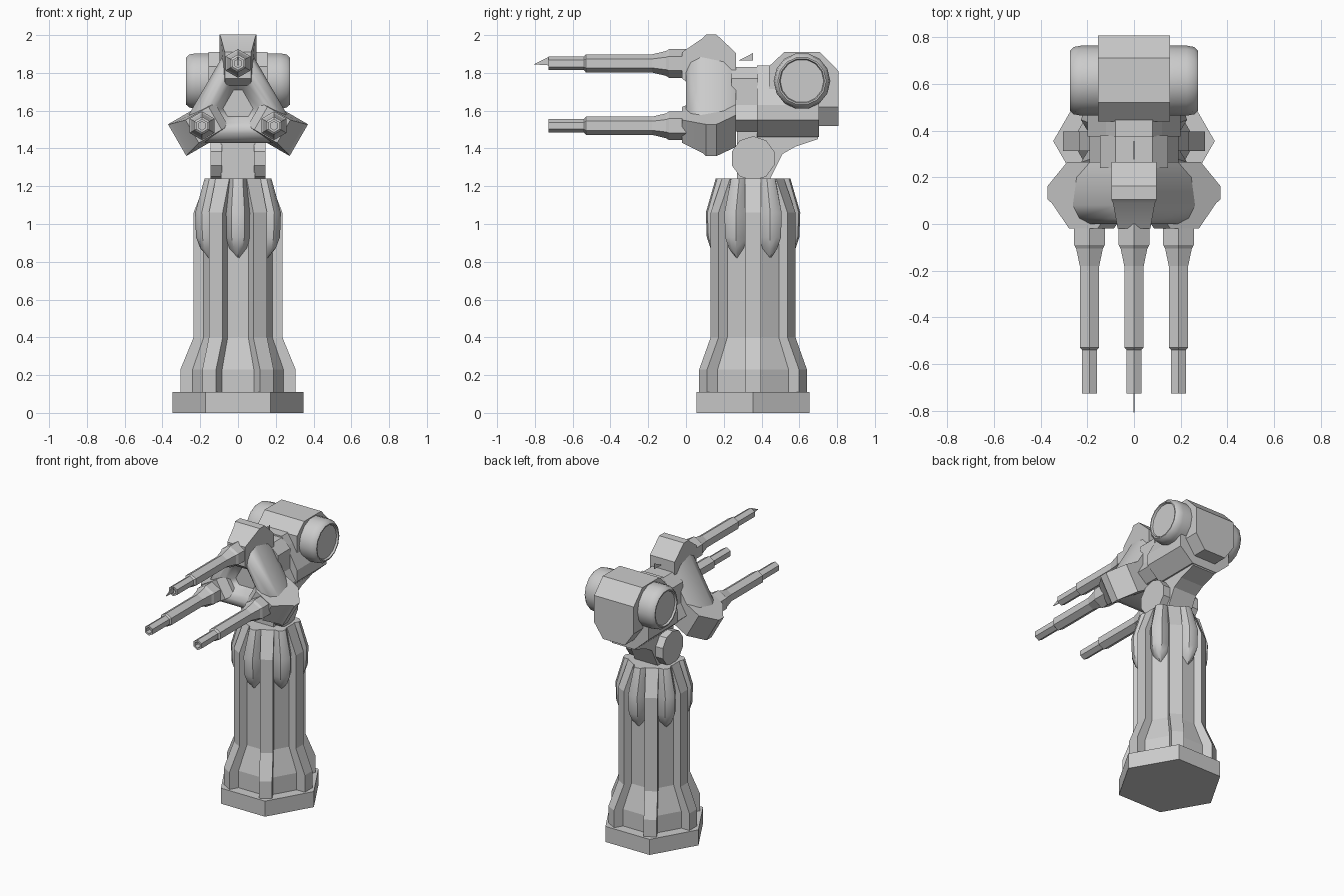
import bpy, bmesh, math
from mathutils import Vector

if "Cube" in bpy.data.objects:
    bpy.data.objects.remove(bpy.data.objects["Cube"])

CY = 0.355          # column axis in y
HZ = 1.63           # centre height of the three-armed head


def loft(name, rings, smooth=None):
    """Skin a list of equal-length point rings and cap both ends."""
    bm = bmesh.new()
    vs = [[bm.verts.new(p) for p in r] for r in rings]
    n = len(rings[0])
    for a, b in zip(vs, vs[1:]):
        for i in range(n):
            j = (i + 1) % n
            bm.faces.new((a[i], a[j], b[j], b[i]))
    bm.faces.new(vs[0])
    bm.faces.new(vs[-1])
    bmesh.ops.remove_doubles(bm, verts=bm.verts, dist=1e-5)
    bmesh.ops.recalc_face_normals(bm, faces=bm.faces)
    me = bpy.data.meshes.new(name)
    bm.to_mesh(me)
    bm.free()
    ob = bpy.data.objects.new(name, me)
    bpy.context.collection.objects.link(ob)
    if smooth:
        bpy.ops.object.select_all(action='DESELECT')
        ob.select_set(True)
        bpy.context.view_layer.objects.active = ob
        bpy.ops.object.shade_smooth_by_angle(angle=math.radians(smooth))
    return ob


def prism_x(name, prof, x0, x1):
    return loft(name, [[(x, y, z) for y, z in prof] for x in (x0, x1)])


def prism_y(name, half, y0, y1):
    sec = half + [(-x, z) for x, z in reversed(half)]
    return loft(name, [[(x, y, z) for x, z in sec] for y in (y0, y1)])


def circle(n, r, start=0.0):
    return [(r * math.cos(start + i * math.tau / n), r * math.sin(start + i * math.tau / n)) for i in range(n)]


def turned(name, axis, centre, prof, n, start=0.0, smooth=None):
    """Lathe (position, radius) pairs along the x, y or z axis."""
    cx, cy, cz = centre
    rings = []
    for t, r in prof:
        c = circle(n, r, start)
        if axis == 'x':
            rings.append([(t, cy + a, cz + b) for a, b in c])
        elif axis == 'y':
            rings.append([(cx + a, t, cz + b) for a, b in c])
        else:
            rings.append([(cx + a, cy + b, t) for a, b in c])
    return loft(name, rings, smooth)


# Hexagonal base and column core
turned("base_plate", 'z', (0, CY, 0), [(0, 0.346), (0.11, 0.346)], 6)
turned("column_core", 'z', (0, CY, 0),
       [(0.1, 0.265), (0.23, 0.265), (0.4, 0.206), (1.06, 0.206), (1.24, 0.155)], 6)


def column_point(ang, r, t, z):
    c, s = math.cos(ang), math.sin(ang)
    return (r * c - t * s, CY + r * s + t * c, z)


# Corner ribs and bulging petals on the faces between them
for i in range(6):
    a = i * math.pi / 3
    rib = [(0.1, 0.305), (0.23, 0.305), (0.4, 0.235), (1.06, 0.235), (1.24, 0.165)]
    loft(f"column_rib_{i+1}", [[column_point(a, q, t, z) for q, t in
         ((r - 0.1, -0.042), (r, -0.042), (r, 0.042), (r - 0.1, 0.042))] for z, r in rib])
    a += math.pi / 6
    petal = [(0.82, 0.179, 0.006), (0.87, 0.225, 0.045), (0.93, 0.245, 0.068),
             (1.06, 0.25, 0.07), (1.24, 0.198, 0.05)]
    loft(f"column_petal_{i+1}", [[column_point(a, q, t, z) for q, t in
         ((0.11, -w), (0.178 if z < 1.2 else 0.15, -w), (r - 0.008, -w * 0.5), (r, 0),
          (r - 0.008, w * 0.5), (0.178 if z < 1.2 else 0.15, w), (0.11, w))]
         for z, r, w in petal], 35)

# Pivot and curved bracket under the body
for s, side in ((-1, "left"), (1, "right")):
    turned(f"pivot_disc_{side}", 'x', (0, CY, 1.347), [(s * 0.085, 0.118), (s * 0.145, 0.118)], 10,
           math.pi / 10)
prism_x("pivot_bracket", [(0.27, 1.23), (0.44, 1.23), (0.48, 1.31), (0.51, 1.37), (0.58, 1.41),
                          (0.70, 1.45), (0.70, 1.5), (0.27, 1.5)], -0.09, 0.09)

# Faceted body
prism_y("body_front", [(0.08, 1.83), (0.145, 1.77), (0.145, 1.63), (0.19, 1.55), (0.12, 1.49)], 0.24, 0.38)
prism_y("body_main", [(0.08, 1.84), (0.12, 1.78), (0.2, 1.63), (0.2, 1.55), (0.1, 1.46)], 0.375, 0.705)

# Rear housing with chamfered belly
prism_x("rear_housing", [(0.44, 1.62), (0.44, 1.835), (0.52, 1.91), (0.71, 1.91),
                         (0.807, 1.81), (0.807, 1.62)], -0.155, 0.155)
prism_y("rear_belly", [(0.155, 1.62), (0.085, 1.52)], 0.5, 0.807)

# Side drums with rounded rims and shallow recess
for s, side in ((-1, "left"), (1, "right")):
    turned(f"side_drum_{side}", 'x', (0, 0.614, 1.757),
           [(s * x, r) for x, r in ((0.14, 0.15), (0.225, 0.15), (0.258, 0.144), (0.275, 0.128),
                                    (0.275, 0.12), (0.262, 0.115))], 14, smooth=40)


def head_point(ang, r, t, y):
    c, s = math.cos(ang), math.sin(ang)
    return (r * c - t * s, y, HZ + r * s + t * c)


ARMS = [math.pi / 2 + k * math.tau / 3 for k in range(3)]

# Triangular hub with dished front
hub = []
for y, apo in ((0.265, 0.165), (0.20, 0.197), (0.08, 0.2), (0.025, 0.18), (0.0, 0.15),
               (0.0, 0.125), (0.03, 0.095), (0.09, 0.06)):
    w = min(0.095, apo * 0.4)
    r = (apo - math.sin(math.pi / 3) * w) / 0.5
    hub.append([head_point(a, r, t, y) for a in ARMS for t in (-w, w)])
loft("head_hub", hub, 50)

# Three arms, each with a stepped hexagonal barrel
arm = [(0.10, 0.03, 0.07), (0.14, -0.02, 0.07), (0.28, -0.02, 0.07), (0.355, 0.09, 0.09),
       (0.372, 0.105, 0.097), (0.372, 0.162, 0.097), (0.275, 0.265, 0.097), (0.10, 0.265, 0.097)]
barrel = [(0.0, 0.076), (-0.09, 0.076), (-0.105, 0.066), (-0.18, 0.048), (-0.53, 0.048),
          (-0.54, 0.036), (-0.727, 0.036), (-0.727, 0.022), (-0.69, 0.022)]
for a, pos in zip(ARMS, ("top", "left", "right")):
    loft(f"head_arm_{pos}", [[head_point(a, r, s * w, y) for r, y, w in arm] for s in (-1, 1)], 35)
    bx, _, bz = head_point(a, 0.22, 0, 0)
    turned(f"barrel_{pos}", 'y', (bx, 0, bz), barrel, 6, math.pi / 2)

# Thin triangular sights
prism_x("front_sight", [(-0.807, 1.845), (-0.727, 1.884), (-0.727, 1.84)], -0.003, 0.003)
prism_x("rear_sight", [(0.277, 1.865), (0.355, 1.905), (0.355, 1.866)], -0.003, 0.003)
